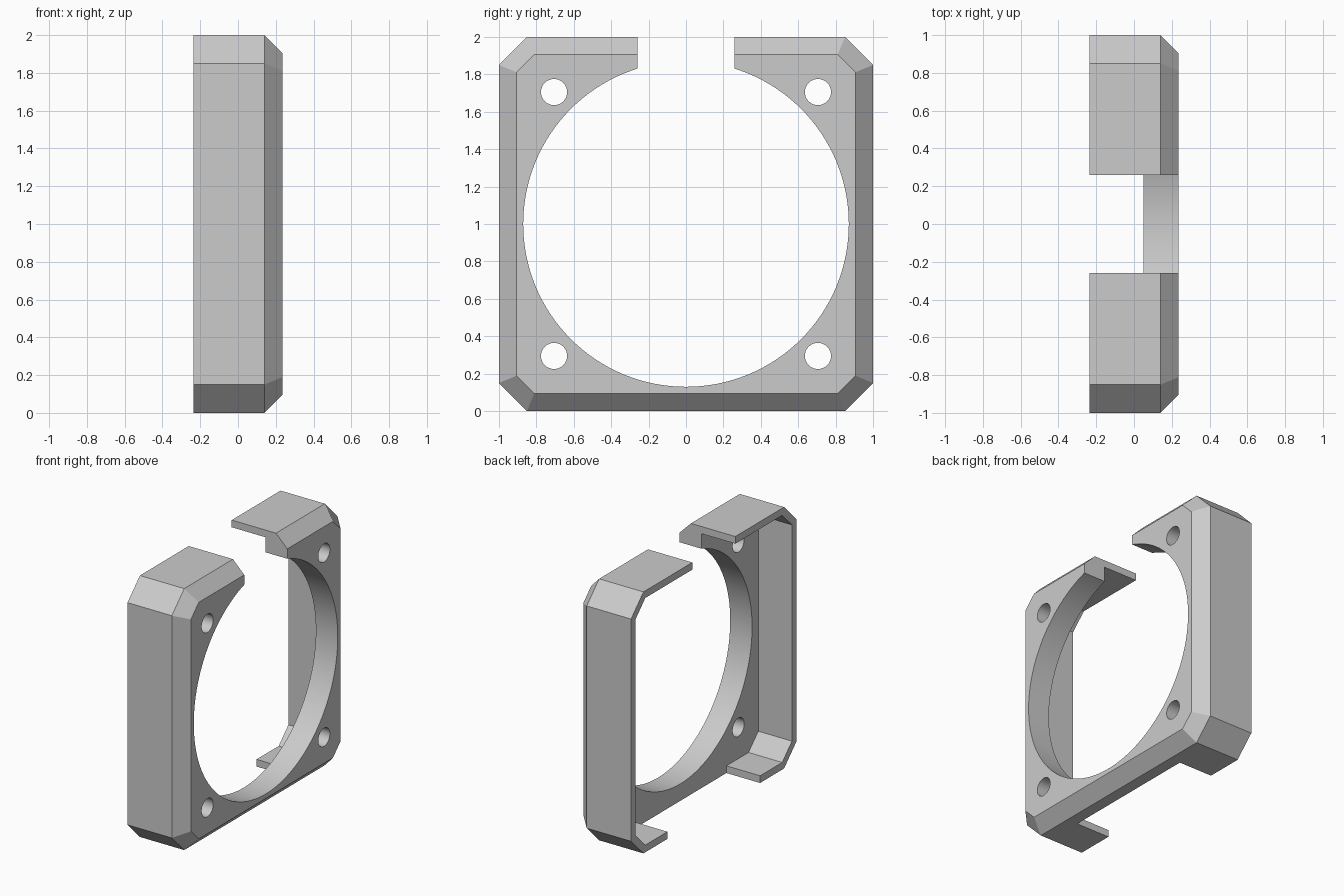
import bpy, bmesh
from math import pi, sqrt
from mathutils import Matrix, Vector

if "Cube" in bpy.data.objects:
    bpy.data.objects.remove(bpy.data.objects["Cube"], do_unlink=True)

BACK, SHOULDER, FACE, INNER = -0.235, 0.14, 0.235, 0.05
CENTRE = 1.0

grey = bpy.data.materials.new("plain_grey")
grey.use_nodes = True
colour = (0.6, 0.6, 0.6, 1)
grey.diffuse_color = colour
grey.node_tree.nodes["Principled BSDF"].inputs["Base Color"].default_value = colour


def make_object(name, bm):
    bmesh.ops.recalc_face_normals(bm, faces=bm.faces)
    mesh = bpy.data.meshes.new(name)
    bm.to_mesh(mesh)
    bm.free()
    mesh.materials.append(grey)
    obj = bpy.data.objects.new(name, mesh)
    bpy.context.collection.objects.link(obj)
    return obj


def octagon(inset):
    """Square with cut corners, every side moved inward by inset."""
    a = 1 - inset
    b = 1.85 - inset * sqrt(2) - a
    return [(a, -b), (a, b), (b, a), (-b, a), (-a, b), (-a, -b), (-b, -a), (b, -a)]


def loft(name, sections):
    """Solid through (x, inset) octagon sections."""
    bm = bmesh.new()
    rings = [[bm.verts.new((x, y, z + CENTRE)) for y, z in octagon(inset)]
             for x, inset in sections]
    for r, s in zip(rings, rings[1:]):
        for i in range(8):
            j = (i + 1) % 8
            bm.faces.new((r[i], r[j], s[j], s[i]))
    bm.faces.new(rings[0])
    bm.faces.new(rings[-1])
    return make_object(name, bm)


def box(name, lo, hi):
    lo, hi = Vector(lo), Vector(hi)
    bm = bmesh.new()
    bmesh.ops.create_cube(bm, size=1, matrix=Matrix.Translation((lo + hi) / 2)
                          @ Matrix.Diagonal((*(hi - lo), 1)))
    return make_object(name, bm)


def drill(name, y, z, radius, segments):
    bm = bmesh.new()
    bmesh.ops.create_cone(bm, cap_ends=True, segments=segments, radius1=radius,
                          radius2=radius, depth=2,
                          matrix=Matrix.Translation((0, y, z)) @ Matrix.Rotation(pi / 2, 4, "Y"))
    return make_object(name, bm)


# Chamfered outer shell
frame = loft("fan_frame", [(BACK, 0), (SHOULDER, 0), (FACE, 0.095)])

# Hollow back, large bore, top gap, bottom gap behind the plate, screw holes
cutters = [
    loft("hollow_cutter", [(-0.5, 0.055), (INNER, 0.055)]),
    drill("bore_cutter", 0, CENTRE, 0.87, 128),
    box("top_gap_cutter", (-1, -0.26, 1.3), (1, 0.26, 2.5)),
    box("bottom_gap_cutter", (-1, -0.56, -0.5), (INNER, 0.56, 0.5)),
]
for y in (-1, 1):
    for z in (-1, 1):
        cutters.append(drill("screw_hole_cutter", y * 0.705, CENTRE + z * 0.705, 0.07, 32))

bpy.context.view_layer.objects.active = frame
for cutter in cutters:
    cutter.hide_render = True
    mod = frame.modifiers.new("cut", "BOOLEAN")
    mod.operation, mod.solver, mod.object = "DIFFERENCE", "EXACT", cutter
    bpy.ops.object.modifier_apply(modifier=mod.name)
    bpy.data.objects.remove(cutter, do_unlink=True)

# Smooth bores, crisp edges
bpy.ops.object.select_all(action="DESELECT")
frame.select_set(True)
bpy.ops.object.shade_smooth_by_angle(angle=pi / 6)
